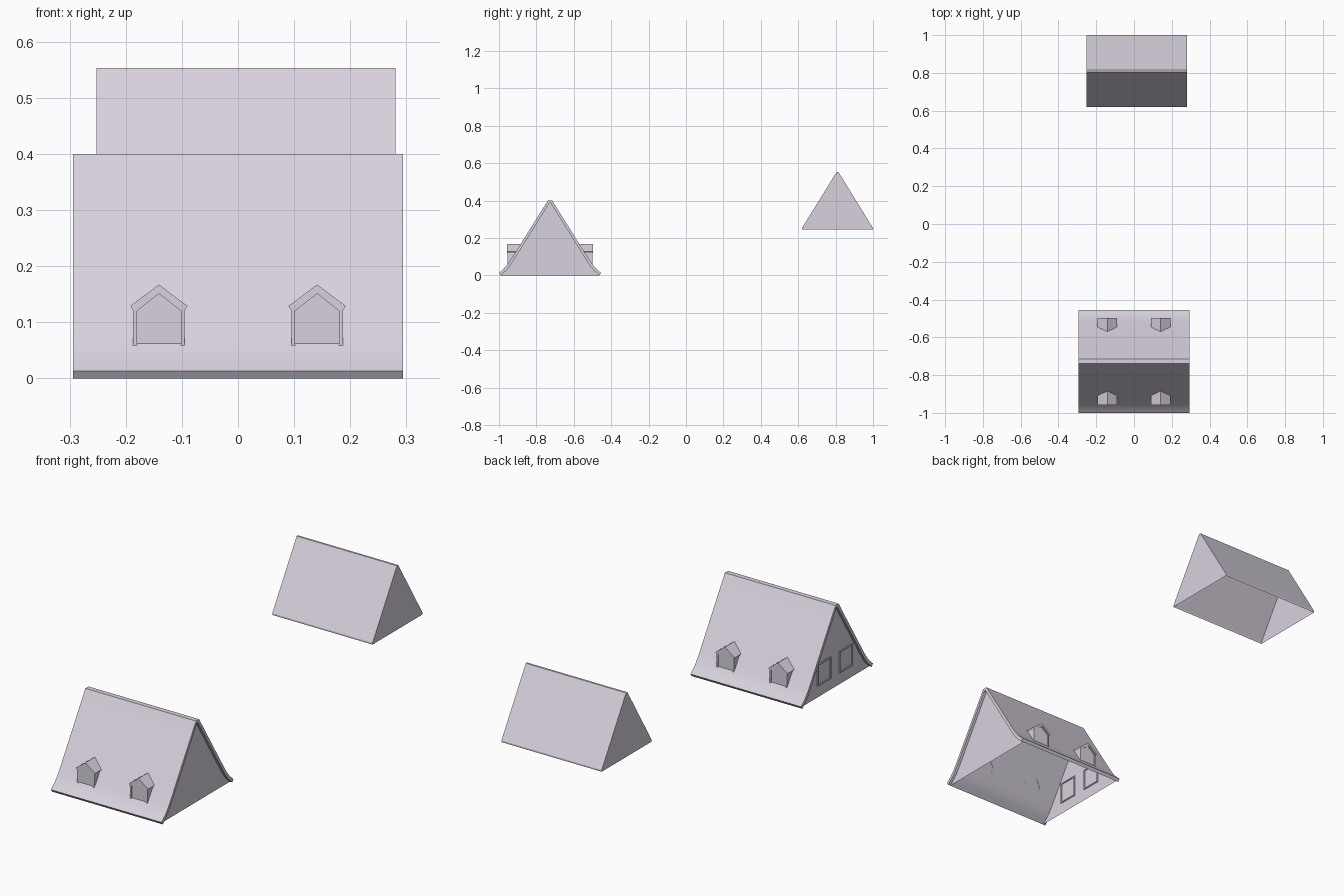
import bpy, bmesh
from mathutils import Vector

if "Cube" in bpy.data.objects:
    bpy.data.objects.remove(bpy.data.objects["Cube"], do_unlink=True)

# Pale lavender plaster shared by every part
COLOUR = (0.69, 0.64, 0.73, 1)
plaster = bpy.data.materials.new("pale_lavender_grey")
plaster.use_nodes = True
plaster.diffuse_color = COLOUR
plaster.node_tree.nodes["Principled BSDF"].inputs["Base Color"].default_value = COLOUR


def finish(name, bm):
    bmesh.ops.recalc_face_normals(bm, faces=bm.faces)
    mesh = bpy.data.meshes.new(name)
    bm.to_mesh(mesh)
    bm.free()
    mesh.materials.append(plaster)
    obj = bpy.data.objects.new(name, mesh)
    bpy.context.collection.objects.link(obj)
    return obj


def band(name, outer, inner, place, closed=False):
    """Sweep the band between two matching profiles; place(u, v, end) gives 3D."""
    bm = bmesh.new()
    loops = [[bm.verts.new(place(u, v, end)) for u, v in profile]
             for end in (0, 1) for profile in (outer, inner)]
    n = len(outer)
    for i in range(n if closed else n - 1):
        j = (i + 1) % n
        for a, b in ((0, 1), (2, 3), (0, 2), (1, 3)):
            bm.faces.new((loops[a][i], loops[a][j], loops[b][j], loops[b][i]))
    if not closed:
        for i in (0, n - 1):
            bm.faces.new([loops[k][i] for k in (0, 1, 3, 2)])
    return finish(name, bm)


def plate(name, points):
    bm = bmesh.new()
    bm.faces.new([bm.verts.new(p) for p in points])
    return finish(name, bm)


def mirrored(half):
    return half + [(-u, v) for u, v in reversed(half) if u != 0]


# Flared roof, as half profiles of distance from the ridge line and height
HOUSE_Y, HALF_LENGTH = -0.727, 0.294
half_outer = [(0.273, 0.013), (0.258, 0.026), (0.245, 0.038), (0.232, 0.053),
              (0.220, 0.069), (0.206, 0.090), (0.190, 0.115), (0.012, 0.4)]
half_inner = [(0.264, 0.0), (0.247, 0.015), (0.233, 0.028), (0.220, 0.043),
              (0.208, 0.060), (0.194, 0.082), (0.178, 0.107), (0.004, 0.386)]


def roof_reach(z):
    """Distance of the roof surface from the ridge line at height z."""
    for (d0, z0), (d1, z1) in zip(half_outer, half_outer[1:]):
        if z <= z1:
            return d0 + (d1 - d0) * (z - z0) / (z1 - z0)
    return 0


roof = band("flared_roof", mirrored(half_outer), mirrored(half_inner),
            lambda u, v, end: (HALF_LENGTH * (2 * end - 1), HOUSE_Y + u, v))
bpy.context.view_layer.objects.active = roof
roof.select_set(True)
bpy.ops.object.shade_smooth_by_angle(angle=0.5)

# Gable walls, set in slightly from the roof ends
for side, label in ((-1, "right"), (1, "left")):
    plate(label + "_gable_wall",
          [(side * 0.281, HOUSE_Y + u, v) for u, v in mirrored(half_inner)])

# Dormers: wall frame, recessed pane and pitched roof
frame_outer = mirrored([(0.046, 0.052), (0.046, 0.122), (0, 0.158)])
frame_inner = mirrored([(0.039, 0.058), (0.039, 0.120), (0, 0.151)])
cap_outer = mirrored([(0.051, 0.129), (0, 0.167)])
cap_inner = mirrored([(0.046, 0.121), (0, 0.157)])


def dormer(label, x, side):
    def sweep(front, sink):
        def place(u, v, end):
            reach = roof_reach(v) - sink if end else front
            return (x + u, HOUSE_Y + side * reach, v)
        return place

    band(label + "_dormer_frame", frame_outer, frame_inner, sweep(0.228, 0.018), True)
    band(label + "_dormer_roof", cap_outer, cap_inner, sweep(0.230, 0.006))
    plate(label + "_dormer_pane",
          [(x + u, HOUSE_Y + side * 0.225, v) for u, v in frame_inner])


for side, depth in ((-1, "front"), (1, "back")):
    for x, flank in ((-0.141, "right"), (0.141, "left")):
        dormer(depth + "_" + flank, x, side)

# Two framed windows on one gable
for y, label in ((-0.81, "front"), (-0.645, "back")):
    def rectangle(w, low, high):
        return mirrored([(w, low), (w, high)])

    band(label + "_gable_window_frame", rectangle(0.05, 0.055, 0.160),
         rectangle(0.044, 0.061, 0.154),
         lambda u, v, end: (-0.286 + 0.009 * end, y + u, v), True)

# Separate plain pitched roof, open underneath
ANNEX_Y, ANNEX_ENDS = 0.81, (-0.252, 0.281)
section = mirrored([(0.19, 0.245), (0.19, 0.253), (0.005, 0.553)])
bm = bmesh.new()
ends = [[bm.verts.new(Vector((x, ANNEX_Y + u, v))) for u, v in section] for x in ANNEX_ENDS]
for loop in ends:
    bm.faces.new(loop)
for i in range(len(section) - 1):
    bm.faces.new((ends[0][i], ends[0][i + 1], ends[1][i + 1], ends[1][i]))
finish("plain_roof", bm)
